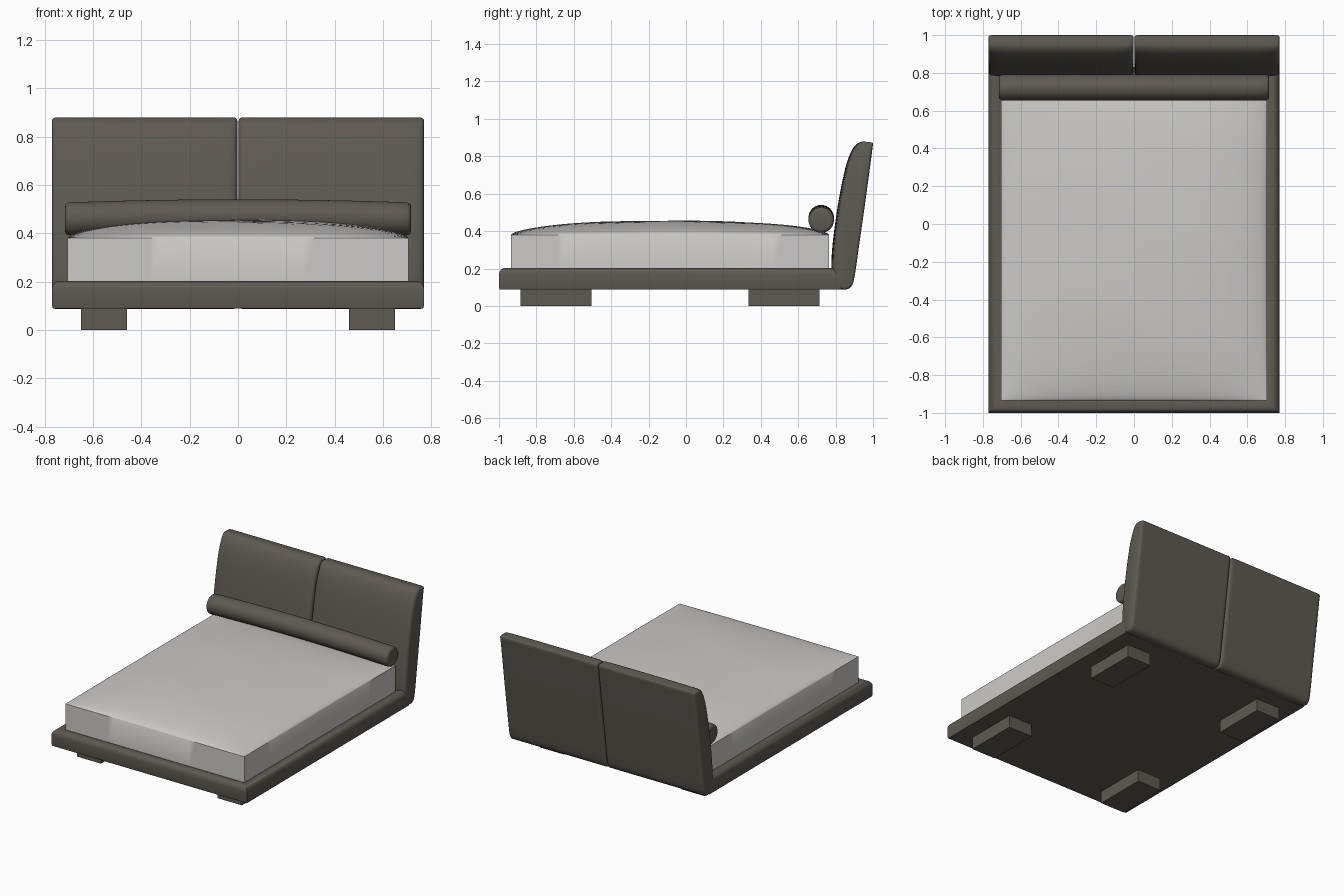
import bpy, bmesh, math
from mathutils import Vector

if "Cube" in bpy.data.objects:
    bpy.data.objects.remove(bpy.data.objects["Cube"])


def material(name, rgb):
    m = bpy.data.materials.new(name)
    m.diffuse_color = (*rgb, 1)
    m.use_nodes = True
    m.node_tree.nodes["Principled BSDF"].inputs["Base Color"].default_value = m.diffuse_color
    return m


FABRIC = material("dark taupe fabric", (0.112, 0.101, 0.085))
LINEN = material("pale linen", (0.60, 0.59, 0.57))


def finish(bm, name, mat, angle=40):
    bmesh.ops.recalc_face_normals(bm, faces=bm.faces)
    me = bpy.data.meshes.new(name)
    bm.to_mesh(me)
    bm.free()
    ob = bpy.data.objects.new(name, me)
    bpy.context.collection.objects.link(ob)
    me.materials.append(mat)
    bpy.ops.object.select_all(action='DESELECT')
    ob.select_set(True)
    bpy.context.view_layer.objects.active = ob
    bpy.ops.object.shade_smooth_by_angle(angle=math.radians(angle))
    return ob


def loft(rings, name, mat, angle=40):
    # closed rings joined by quads, capped at both ends
    bm = bmesh.new()
    vs = [[bm.verts.new(p) for p in r] for r in rings]
    n = len(vs[0])
    for a, b in zip(vs, vs[1:]):
        for i in range(n):
            j = (i + 1) % n
            bm.faces.new((a[i], a[j], b[j], b[i]))
    bm.faces.new(vs[0])
    bm.faces.new(vs[-1])
    return finish(bm, name, mat, angle)


def box(name, mat, x0, x1, y0, y1, z0, z1):
    loft([[(x0, y0, z), (x1, y0, z), (x1, y1, z), (x0, y1, z)] for z in (z0, z1)], name, mat)


# platform: padded rails with rounded upper edges and mitred front corners
def rail_ring(inset, z):
    x, y = 0.77 - inset, -1 + inset
    return [(-x, y, z), (x, y, z), (x, 0.83, z), (-x, 0.83, z)]


sec = [(0.004, 0.088), (0, 0.10), (0, 0.165)]
for k in range(1, 7):
    a = math.radians(15 * k)
    sec.append((0.033 * (1 - math.cos(a)), 0.165 + 0.038 * math.sin(a)))
sec += [(0.052, 0.201), (0.075, 0.192)]
loft([rail_ring(i, z) for i, z in sec], "platform", FABRIC)

# feet
for sx in (-1, 1):
    for label, y0 in (("front", -0.885), ("back", 0.335)):
        x0, x1 = sorted((sx * 0.46, sx * 0.65))
        box(f"{label}_foot_{'left' if sx < 0 else 'right'}", FABRIC,
            x0, x1, y0, y0 + 0.38, 0, 0.09)

# mattress: straight walls and a domed top
X, Y0, Y1, N = 0.705, -0.935, 0.765, 40


def dome(u):
    return max(0.0, 1 - abs(u) ** 2.5) ** 0.6


bm = bmesh.new()
us = [math.sin(math.pi / 2 * (2 * i / N - 1)) for i in range(N + 1)]
grid = []
for v in us:
    row = []
    for u in us:
        h = dome(u) * dome(v)
        z = 0.38 + 0.075 * h + 0.0012 * h * math.sin(9 * v + 2 * math.sin(3 * u))
        row.append(bm.verts.new((u * X, (Y0 + Y1) / 2 + v * (Y1 - Y0) / 2, z)))
    grid.append(row)
for j in range(N):
    for i in range(N):
        bm.faces.new((grid[j][i], grid[j][i + 1], grid[j + 1][i + 1], grid[j + 1][i]))
edge = [e for e in bm.edges if e.is_boundary]
ext = bmesh.ops.extrude_edge_only(bm, edges=edge)["geom"]
for v in ext:
    if isinstance(v, bmesh.types.BMVert):
        v.co.z = 0.19
bmesh.ops.holes_fill(bm, edges=[e for e in bm.edges if e.is_boundary], sides=0)
finish(bm, "mattress", LINEN, 35)

# bolster: long roll sagging a little at both ends
stations = [(-0.716, 0.050), (-0.714, 0.058), (-0.708, 0.065)]
stations += [(-0.70 + 1.4 * i / 24, 0.068) for i in range(25)]
stations += [(-x, r) for x, r in reversed(stations[:3])]
rings = []
for x, r in stations:
    zc = 0.472 - 0.013 * (x / 0.71) ** 2
    rings.append([(x, 0.723 + r * math.cos(t), zc + r * math.sin(t))
                  for t in (2 * math.pi * k / 40 for k in range(40))])
loft(rings, "bolster", FABRIC)

# headboard: two leaning padded panels, side profile (y, z) from the top back corner
PTS = [(1.0, 0.868), (0.985, 0.75), (0.955, 0.53), (0.925, 0.32), (0.905, 0.18),
       (0.89, 0.115), (0.865, 0.09), (0.825, 0.09), (0.798, 0.12), (0.78, 0.18),
       (0.778, 0.25), (0.787, 0.36), (0.812, 0.54), (0.845, 0.71), (0.872, 0.80),
       (0.90, 0.853), (0.935, 0.877), (0.97, 0.877), (0.997, 0.873)]


def smooth(pts, sub=4):
    p = [Vector(q) for q in pts]
    out = []
    for i in range(len(p) - 1):
        a, b, c, d = p[max(i - 1, 0)], p[i], p[i + 1], p[min(i + 2, len(p) - 1)]
        for k in range(sub):
            t = k / sub
            out.append(0.5 * (2 * b + (c - a) * t + (2 * a - 5 * b + 4 * c - d) * t * t
                              + (3 * b - a - 3 * c + d) * t ** 3))
    return out + [p[-1]]


prof = smooth(PTS)
LOW, HIGH = Vector((0.85, 0.16)), Vector((0.945, 0.81))


def panel_ring(x, edge_in, puff):
    axis = HIGH - LOW
    ring = []
    for q in prof:
        t = min(1, max(0, (q - LOW).dot(axis) / axis.length_squared))
        d = LOW + axis * t - q
        front = max(0.0, d.normalized().x)
        q2 = q + d.normalized() * (edge_in + puff * front)
        ring.append((x, q2.x, q2.y))
    return ring


W = 0.767
ends = [(0, 0.012, 0.016), (0.002, 0.007, 0.015), (0.006, 0.003, 0.013), (0.012, 0, 0.011),
        (0.03, 0, 0.008), (0.06, 0, 0.005), (0.11, 0, 0.002), (0.2, 0, 0)]
spans = ends + [(W - s, e, p) for s, e, p in reversed(ends)]
for side, x0 in (("left", -0.77), ("right", 0.003)):
    loft([panel_ring(x0 + s, e, p) for s, e, p in spans], f"headboard_panel_{side}", FABRIC, 50)
